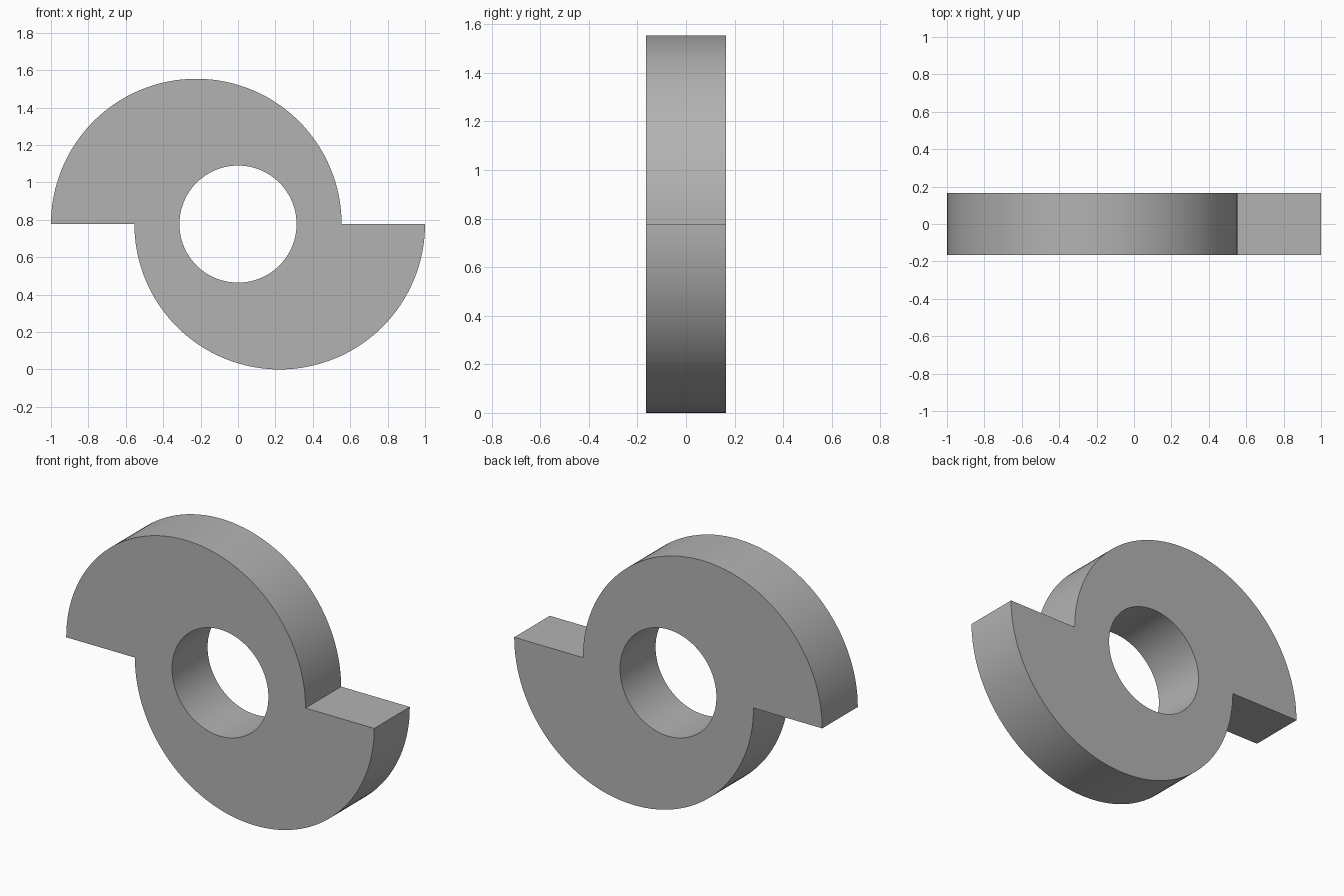
import bpy
import bmesh
from math import cos, sin, pi, radians
from mathutils import Matrix, Vector

if "Cube" in bpy.data.objects:
    bpy.data.objects.remove(bpy.data.objects["Cube"], do_unlink=True)

LOBE_R = 0.777      # radius of each half disc
OFFSET = 0.223      # sideways shift of each half disc
HOLE_R = 0.313
DEPTH = 0.33
SEGMENTS = 64       # per half circle

grey = bpy.data.materials.new("plain grey")
grey.use_nodes = True
colour = (0.45, 0.45, 0.45, 1)
grey.diffuse_color = colour
grey.node_tree.nodes["Principled BSDF"].inputs["Base Color"].default_value = colour


def half_arc(centre_x, radius):
    """Upper half circle from right to left, at the front of the plate."""
    angles = [pi * i / SEGMENTS for i in range(SEGMENTS + 1)]
    return [Vector((centre_x + radius * cos(a), -DEPTH / 2, radius * sin(a)))
            for a in angles]


# Upper lobe: outer arc, step, then back over the hole
step = Vector((OFFSET - LOBE_R, -DEPTH / 2, 0))
upper = half_arc(-OFFSET, LOBE_R) + [step] + half_arc(0, HOLE_R)[::-1]

# Lower lobe is the upper one turned half round
turn = Matrix.Rotation(pi, 4, "Y")
bm = bmesh.new()
for outline in (upper, [turn @ p for p in upper]):
    bm.faces.new([bm.verts.new(p) for p in outline])
bmesh.ops.remove_doubles(bm, verts=bm.verts, dist=0.0005)

# Split the long flat edges where the other lobe meets them
for face in list(bm.faces):
    bm.normal_update()

# Thicken the plate
ret = bmesh.ops.extrude_face_region(bm, geom=list(bm.faces), use_keep_orig=True)
back = [g for g in ret["geom"] if isinstance(g, bmesh.types.BMVert)]
bmesh.ops.translate(bm, verts=back, vec=(0, DEPTH, 0))
bmesh.ops.recalc_face_normals(bm, faces=bm.faces)
bmesh.ops.translate(bm, verts=bm.verts, vec=(0, 0, LOBE_R))

mesh = bpy.data.meshes.new("offset_cam_plate")
bm.to_mesh(mesh)
bm.free()
mesh.materials.append(grey)
plate = bpy.data.objects.new("offset_cam_plate", mesh)
bpy.context.collection.objects.link(plate)

# Smooth curved rims, sharp corners
bpy.context.view_layer.objects.active = plate
plate.select_set(True)
bpy.ops.object.shade_smooth_by_angle(angle=radians(30))
